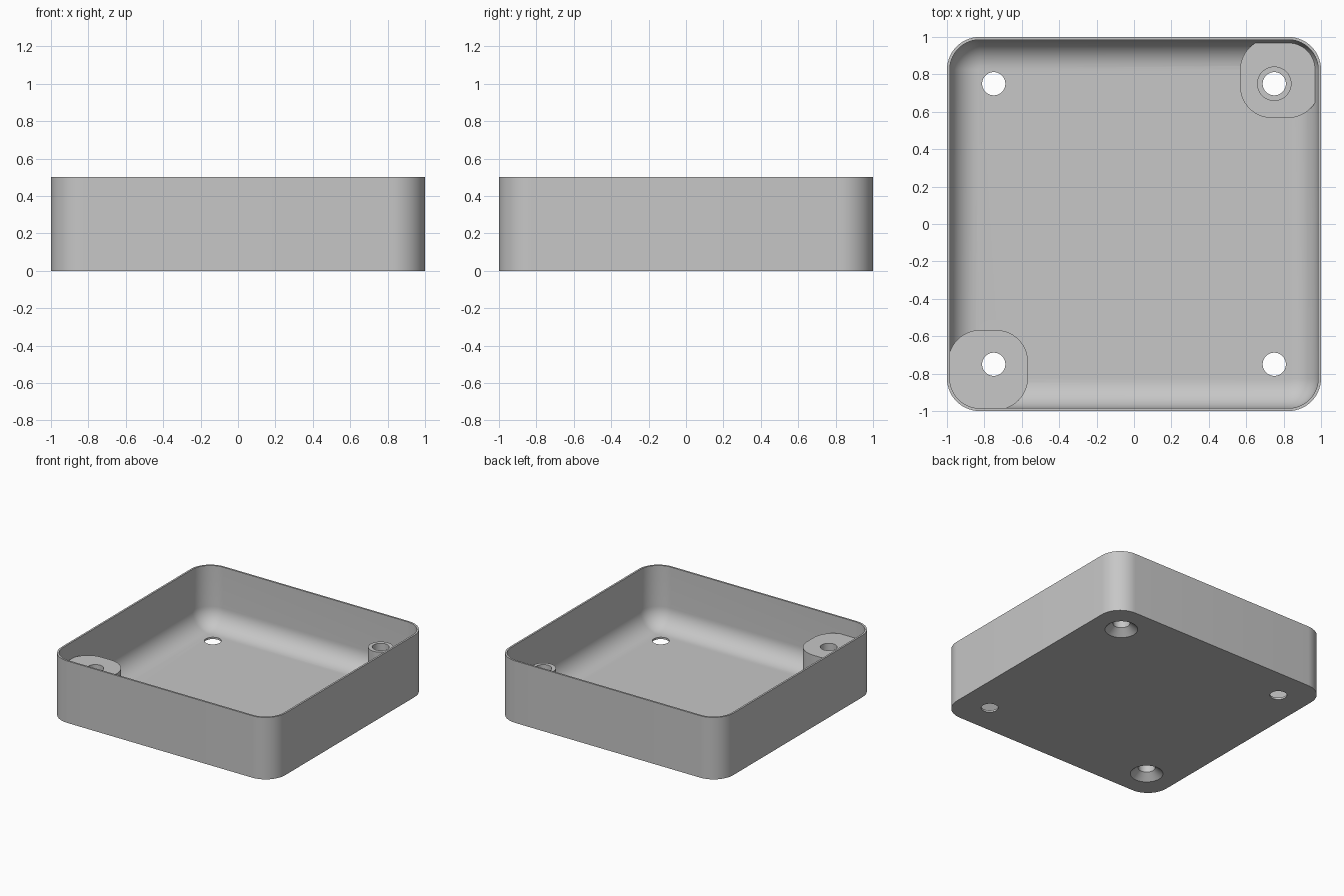
import bpy
import bmesh
from math import sin, cos, pi, radians

cube = bpy.data.objects.get("Cube")
if cube:
    bpy.data.objects.remove(cube, do_unlink=True)

grey = bpy.data.materials.new("matte_grey")
grey.use_nodes = True
color = (0.57, 0.57, 0.57, 1)
grey.diffuse_color = color
grey.node_tree.nodes["Principled BSDF"].inputs["Base Color"].default_value = color

HEIGHT = 0.5
WALL = 0.015
CORNER = 0.175
FILLET = 0.155
HOLE = 0.062
HOLE_POS = 0.75
PAD_POS = 0.78
STAND_TOP = 0.367
PAD_LOW = 0.1
STEPS = 14


def ring_points(half, radius, z, cx, cy):
    """Rounded square outline; a circle when half equals radius."""
    points = []
    for corner, (sx, sy) in enumerate([(1, 1), (-1, 1), (-1, -1), (1, -1)]):
        for i in range(STEPS + 1):
            a = (corner + i / STEPS) * pi / 2
            points.append((cx + sx * (half - radius) + radius * cos(a),
                           cy + sy * (half - radius) + radius * sin(a), z))
    return points


def loft(name, rings, cx=0, cy=0):
    """Closed solid skinned through (half, radius, z) outlines."""
    bm = bmesh.new()
    loops = [[bm.verts.new(p) for p in ring_points(*r, cx, cy)] for r in rings]
    for low, high in zip(loops, loops[1:]):
        n = len(low)
        for i in range(n):
            j = (i + 1) % n
            bm.faces.new((low[i], low[j], high[j], high[i]))
    bm.faces.new(loops[0][::-1])
    bm.faces.new(loops[-1])
    bmesh.ops.remove_doubles(bm, verts=bm.verts[:], dist=0.00002)
    bmesh.ops.recalc_face_normals(bm, faces=bm.faces[:])
    mesh = bpy.data.meshes.new(name)
    bm.to_mesh(mesh)
    bm.free()
    mesh.materials.append(grey)
    obj = bpy.data.objects.new(name, mesh)
    bpy.context.collection.objects.link(obj)
    return obj


def activate(obj):
    bpy.ops.object.select_all(action='DESELECT')
    obj.select_set(True)
    bpy.context.view_layer.objects.active = obj


def cut(obj, cutter):
    activate(obj)
    mod = obj.modifiers.new("hole", 'BOOLEAN')
    mod.operation = 'DIFFERENCE'
    mod.solver = 'EXACT'
    mod.object = cutter
    bpy.ops.object.modifier_apply(modifier=mod.name)


# Thin walled tray with a rounded inner floor edge
inner = 1 - WALL
inner_corner = CORNER - WALL
rings = [(1, CORNER, 0), (1, CORNER, HEIGHT), (inner, inner_corner, HEIGHT)]
for k in range(STEPS + 1):
    a = k / STEPS * pi / 2
    inset = FILLET * (1 - cos(a))
    rings.append((inner - inset, inner_corner - inset,
                  WALL + FILLET * (1 - sin(a))))
tray = loft("tray", rings)


# Corner pads merge into the walls; the low one carries a round boss
def pad(name, sign, top):
    return loft(name, [(0.213, 0.17, 0.005), (0.213, 0.17, top)],
                sign * PAD_POS, sign * PAD_POS)


tall_pad = pad("tall_corner_pad", -1, STAND_TOP)
low_pad = pad("low_corner_pad", 1, PAD_LOW)
boss = loft("screw_boss", [(0.092, 0.092, PAD_LOW - 0.02), (0.092, 0.092, STAND_TOP)],
            HOLE_POS, HOLE_POS)

# Screw holes: countersunk below the pads, plain through the bare floor
SINK = 0.12
SINK_DEPTH = 0.05
slope = (SINK - HOLE) / SINK_DEPTH
straight = [(HOLE, HOLE, -0.02), (HOLE, HOLE, 0.6)]
wide = SINK + 0.02 * slope
countersunk = [(wide, wide, -0.02), (HOLE, HOLE, SINK_DEPTH), (HOLE, HOLE, 0.6)]

for sx, sy, profile, parts in (
        (-1, 1, straight, [tray]),
        (1, -1, straight, [tray]),
        (-1, -1, countersunk, [tray, tall_pad]),
        (1, 1, countersunk, [tray, low_pad, boss])):
    cutter = loft("hole_cutter", profile, sx * HOLE_POS, sy * HOLE_POS)
    cutter.hide_render = True
    for part in parts:
        cut(part, cutter)
    bpy.data.objects.remove(cutter, do_unlink=True)

for part in (tray, tall_pad, low_pad, boss):
    activate(part)
    bpy.ops.object.shade_smooth_by_angle(angle=radians(30))
